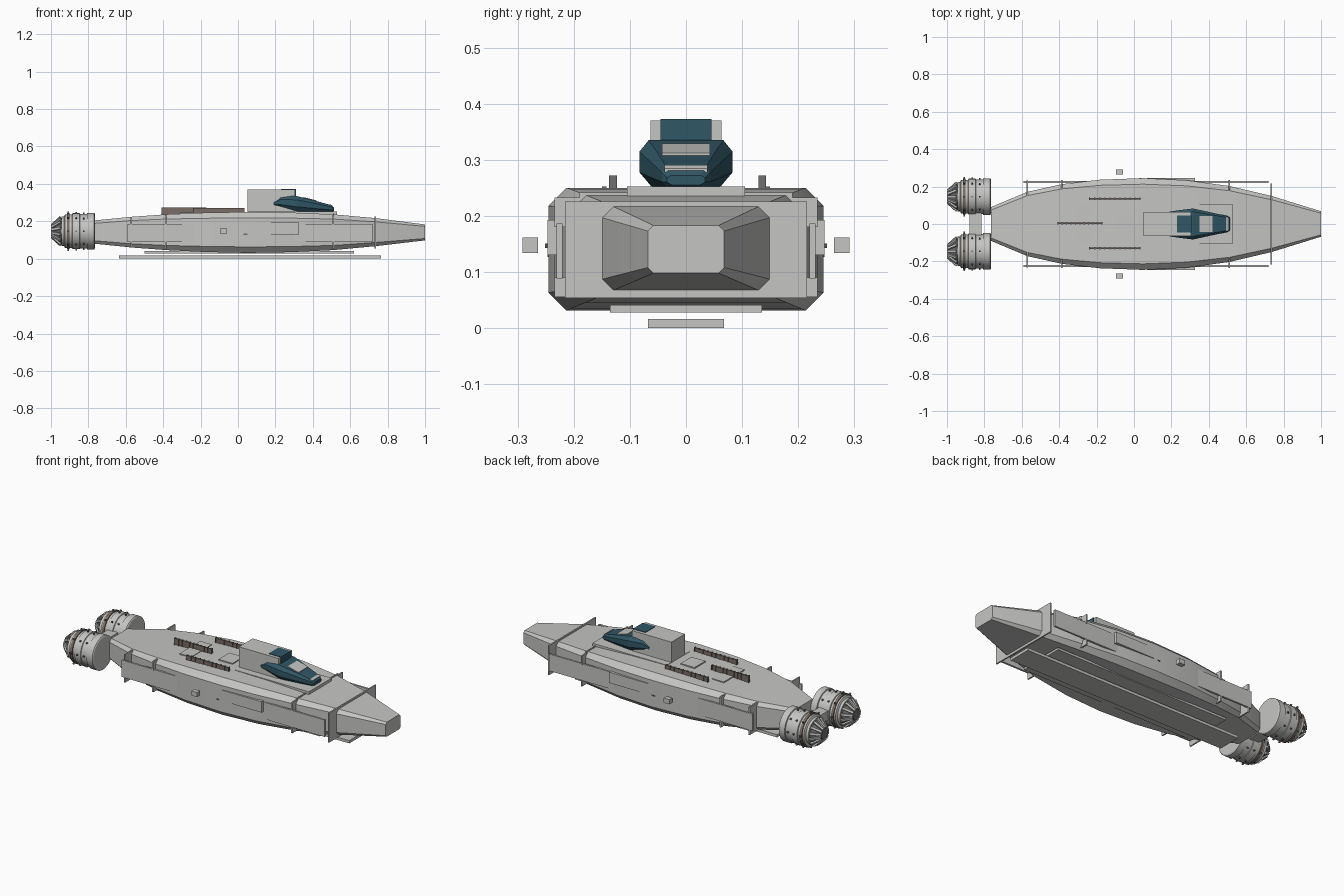
import bpy, bmesh, math
from mathutils import Matrix, Vector

cube = bpy.data.objects.get("Cube")
if cube:
    bpy.data.objects.remove(cube, do_unlink=True)


def material(name, rgb):
    m = bpy.data.materials.new(name)
    m.use_nodes = True
    m.diffuse_color = (*rgb, 1)
    m.node_tree.nodes["Principled BSDF"].inputs["Base Color"].default_value = (*rgb, 1)
    return m


GREY = material("light grey", (0.56, 0.56, 0.55))
TEAL = material("dark teal", (0.03, 0.095, 0.13))
BROWN = material("grille brown", (0.2, 0.155, 0.125))
DARK = material("dark grey", (0.16, 0.16, 0.16))


def finish(name, bm, mat, smooth=False):
    bmesh.ops.recalc_face_normals(bm, faces=bm.faces[:])
    me = bpy.data.meshes.new(name)
    bm.to_mesh(me)
    bm.free()
    me.materials.append(mat)
    ob = bpy.data.objects.new(name, me)
    bpy.context.collection.objects.link(ob)
    if smooth:
        bpy.ops.object.select_all(action="DESELECT")
        ob.select_set(True)
        bpy.context.view_layer.objects.active = ob
        bpy.ops.object.shade_smooth_by_angle(angle=math.radians(28))
    return ob


def blocks(name, matrices, mat):
    bm = bmesh.new()
    for m in matrices:
        bmesh.ops.create_cube(bm, size=1, matrix=m)
    return finish(name, bm, mat)


def span(x, y, z):
    """Matrix of a box given as three (low, high) ranges."""
    mid = [(a + b) / 2 for a, b in (x, y, z)]
    size = [b - a for a, b in (x, y, z)]
    return Matrix.Translation(mid) @ Matrix.Diagonal((*size, 1))


def box(name, x, y, z, mat=GREY):
    return blocks(name, [span(x, y, z)], mat)


def loft(name, rings, mat, smooth=False):
    """Skin a row of equal cross-sections and cap both ends."""
    bm = bmesh.new()
    rows = [[bm.verts.new(p) for p in ring] for ring in rings]
    n = len(rows[0])
    for a, b in zip(rows, rows[1:]):
        for i in range(n):
            j = (i + 1) % n
            bm.faces.new((a[i], a[j], b[j], b[i]))
    bm.faces.new(rows[0])
    bm.faces.new(rows[-1])
    return finish(name, bm, mat, smooth)


def octagon(x, w, lo, hi, c):
    half = [(w - c, lo), (w, lo + c), (w, hi - c), (w - c, hi)]
    return [(x, y, z) for y, z in half] + [(x, -y, z) for y, z in reversed(half)]


def lathe(name, profile, centre, mat, sides=32):
    rings = []
    for x, r in profile:
        angles = [2 * math.pi * i / sides for i in range(sides)]
        rings.append([(x, centre[1] + r * math.cos(a), centre[2] + r * math.sin(a))
                      for a in angles])
    return loft(name, rings, mat, True)


# Hull: station, half width, bottom, top, chamfer
stations = [
    (-0.765, 0.09, 0.08, 0.205, 0.016), (-0.57, 0.172, 0.06, 0.224, 0.02),
    (-0.385, 0.213, 0.046, 0.237, 0.025), (-0.18, 0.237, 0.036, 0.246, 0.03),
    (0.05, 0.245, 0.031, 0.25, 0.032), (0.28, 0.234, 0.035, 0.247, 0.03),
    (0.51, 0.203, 0.046, 0.237, 0.025), (0.735, 0.15, 0.067, 0.217, 0.02),
    (1.0, 0.068, 0.098, 0.183, 0.01)]
loft("hull", [octagon(*s) for s in stations], GREY, True)

# Bulkhead plates and top strap
box("front_bulkhead", (0.731, 0.739), (-0.216, 0.216), (0.054, 0.226))
box("rear_bulkhead", (-0.574, -0.566), (-0.232, 0.232), (0.06, 0.223))
box("front_strap", (0.507, 0.514), (-0.19, 0.19), (0.23, 0.242))

# Belly plate and keel runner
box("belly_plate", (-0.5, 0.62), (-0.135, 0.135), (0.028, 0.041))
box("keel_runner", (-0.635, 0.765), (-0.068, 0.068), (0, 0.016))

# Side plating, clips and sensor boxes
for side, s in (("left", 1), ("right", -1)):
    def across(a, b):
        return tuple(sorted((s * a, s * b)))

    box(side + "_side_plate", (-0.59, 0.72), across(0.22, 0.231), (0.088, 0.186))
    box(side + "_side_panel", (0.07, 0.325), across(0.225, 0.247), (0.13, 0.193))
    box(side + "_panel_slot", (0.03, 0.05), across(0.24, 0.247), (0.127, 0.134), DARK)
    box(side + "_sensor_box", (-0.097, -0.06), across(0.264, 0.291), (0.134, 0.161))
    blocks(side + "_plate_clips",
           [span((x - 0.004, x + 0.004), across(0.18, 0.234), z)
            for x in (-0.385, 0.51) for z in ((0.18, 0.233), (0.055, 0.09))], GREY)


# Roof grilles
def grille(name, x0, x1, y, z0, z1):
    box(name, (x0, x1), (y - 0.004, y + 0.004), (z0, z1), BROWN)
    count = 10
    step = (x1 - x0) / count
    blocks(name + "_ribs",
           [span((x0 + i * step, x0 + i * step + 0.006), (y - 0.007, y + 0.007),
                 (z0, z1 + 0.002)) for i in range(count + 1)], DARK)


grille("left_grille", -0.24, 0.03, 0.136, 0.235, 0.27)
grille("right_grille", -0.24, 0.03, -0.13, 0.235, 0.27)
grille("centre_grille", -0.41, -0.175, 0.003, 0.23, 0.273)
box("roof_panel", (-0.31, -0.235), (-0.095, 0.095), (0.235, 0.247))
box("roof_hatch", (-0.09, 0), (-0.05, 0.05), (0.24, 0.255))

# Cockpit block on its deck
box("cockpit_deck", (0.05, 0.53), (-0.105, 0.105), (0.235, 0.252))
box("cockpit_block", (0.05, 0.305), (-0.063, 0.063), (0.25, 0.37))
box("upper_window", (0.23, 0.309), (-0.045, 0.045), (0.33, 0.373), TEAL)


# Canopy: station, half width, bottom, top
def canopy_ring(x, w, lo, hi):
    half = [(0.75 * w, lo), (w, lo + (hi - lo) * 0.3),
            (w, lo + (hi - lo) * 0.75), (0.8 * w, hi)]
    return [(x, y, z) for y, z in half] + [(x, -y, z) for y, z in reversed(half)]


loft("canopy", [canopy_ring(*c) for c in (
    (0.19, 0.066, 0.285, 0.305), (0.23, 0.072, 0.27, 0.333),
    (0.315, 0.083, 0.253, 0.335), (0.42, 0.06, 0.25, 0.308),
    (0.5, 0.043, 0.25, 0.286), (0.513, 0.034, 0.255, 0.272))], TEAL)


# Pale plates laid on the sloping canopy
def sloped_plate(name, x0, z0, x1, z1, w):
    loft(name, [[(x, -w, z - 0.004), (x, w, z - 0.004), (x, w, z + 0.003),
                 (x, -w, z + 0.003)] for x, z in ((x0, z0), (x1, z1))], GREY)


sloped_plate("canopy_top_plate", 0.35, 0.326, 0.42, 0.309, 0.043)
sloped_plate("canopy_nose_plate", 0.492, 0.288, 0.505, 0.281, 0.038)

# Twin engines with nozzle petals and pins
for side, s in (("left", 1), ("right", -1)):
    c = Vector((0, s * 0.146, 0.147))
    lathe(side + "_engine", [
        (-0.765, 0.092), (-0.769, 0.098), (-0.806, 0.098), (-0.808, 0.092),
        (-0.845, 0.092), (-0.847, 0.096), (-0.885, 0.096), (-0.887, 0.09),
        (-0.925, 0.09), (-0.93, 0.078), (-0.945, 0.078)], c, GREY)
    lathe(side + "_engine_band", [(-0.9, 0.096), (-0.915, 0.096)], c, BROWN)
    lathe(side + "_nozzle", [(-0.94, 0.07), (-0.952, 0.07), (-0.99, 0.034),
                             (-0.997, 0.03)], c, DARK)

    def around(count, x, r, size, tilt=0):
        return [Matrix.Translation(c) @ Matrix.Rotation(2 * math.pi * i / count, 4, "X")
                @ Matrix.Translation((x, 0, r)) @ Matrix.Rotation(tilt, 4, "Y")
                @ Matrix.Diagonal((*size, 1)) for i in range(count)]

    blocks(side + "_nozzle_petals",
           around(14, -0.972, 0.056, (0.063, 0.013, 0.01), -0.74), GREY)
    blocks(side + "_engine_pins",
           around(8, -0.907, 0.095, (0.008, 0.008, 0.02))
           + around(8, -0.865, 0.095, (0.008, 0.008, 0.016))
           + around(8, -0.825, 0.093, (0.008, 0.008, 0.014)), DARK)
box("engine_strut", (-0.88, -0.815), (-0.06, 0.06), (0.12, 0.175))
